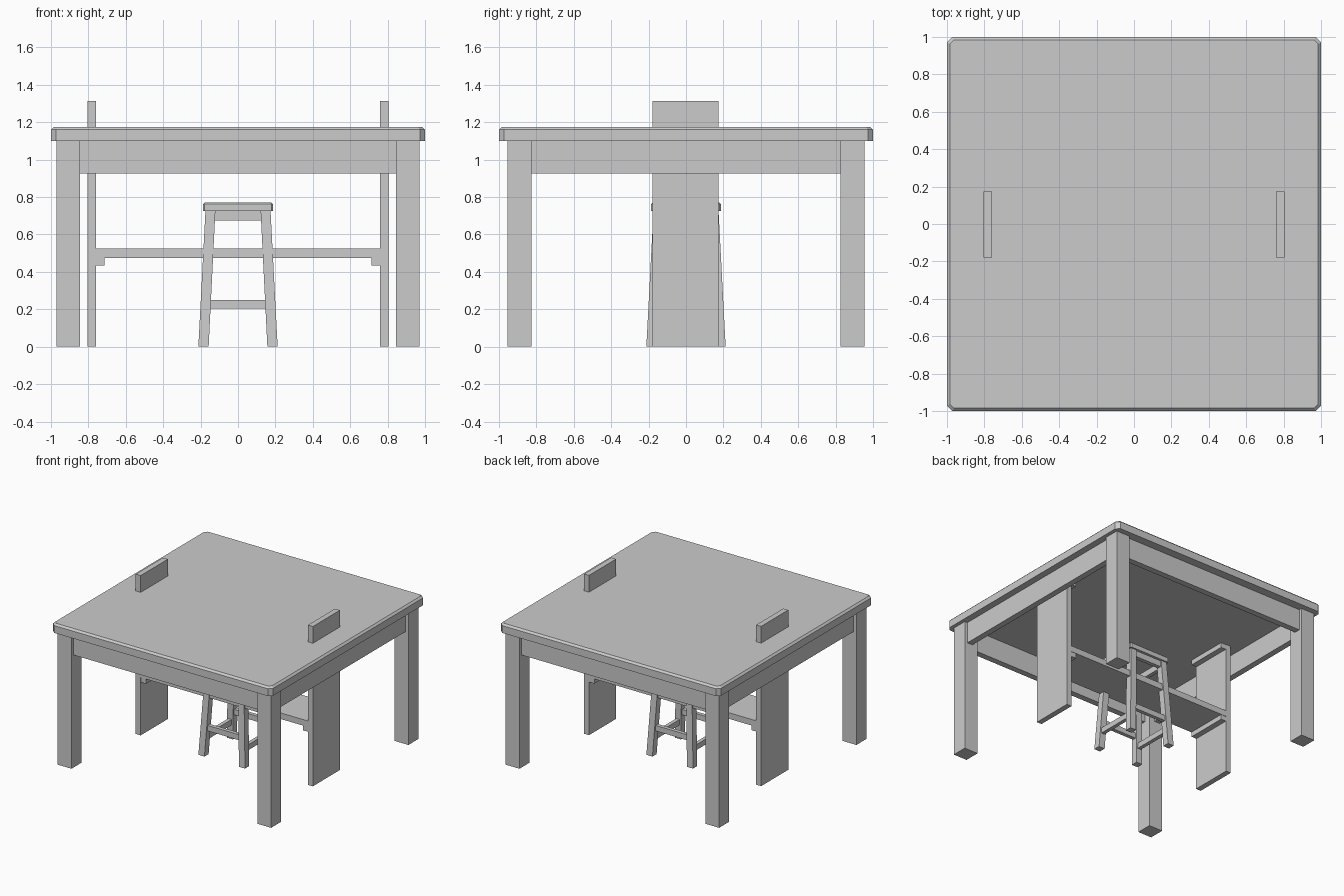
import bpy, bmesh

if "Cube" in bpy.data.objects:
    bpy.data.objects.remove(bpy.data.objects["Cube"])


def finish(name, bm):
    bmesh.ops.recalc_face_normals(bm, faces=bm.faces)
    me = bpy.data.meshes.new(name)
    bm.to_mesh(me)
    bm.free()
    ob = bpy.data.objects.new(name, me)
    bpy.context.collection.objects.link(ob)
    return ob


def prism(name, sections):
    """Box lofted through rectangles (x0, x1, y0, y1, z)."""
    bm = bmesh.new()
    rings = [[bm.verts.new(p) for p in ((a, c, z), (b, c, z), (b, d, z), (a, d, z))]
             for a, b, c, d, z in sections]
    for lo, hi in zip(rings, rings[1:]):
        for i in range(4):
            j = (i + 1) % 4
            bm.faces.new((lo[i], lo[j], hi[j], hi[i]))
    bm.faces.new(rings[0][::-1])
    bm.faces.new(rings[-1])
    return finish(name, bm)


def box(name, x, y, z):
    x, y = sorted(x), sorted(y)
    return prism(name, [(*x, *y, z[0]), (*x, *y, z[1])])


def slab(name, half, z0, z1, corner, edge):
    """Square board with clipped corners and a chamfered top edge."""
    bm = bmesh.new()

    def ring(h, c, z):
        pts = []
        for sx, sy in ((1, 1), (-1, 1), (-1, -1), (1, -1)):
            pair = [(sx * h, sy * (h - c), z), (sx * (h - c), sy * h, z)]
            pts += pair if sx * sy > 0 else pair[::-1]
        return [bm.verts.new(p) for p in pts]

    rings = [ring(half, corner, z0), ring(half, corner, z1 - edge),
             ring(half - edge, corner * 0.8, z1)]
    for lo, hi in zip(rings, rings[1:]):
        for i in range(8):
            j = (i + 1) % 8
            bm.faces.new((lo[i], lo[j], hi[j], hi[i]))
    bm.faces.new(rings[0][::-1])
    bm.faces.new(rings[-1])
    return finish(name, bm)


SIDES = (-1, 1)

# Table
slab("table_top", 1.0, 1.10, 1.175, 0.028, 0.015)
for s in SIDES:
    for t in SIDES:
        box("table_leg", (s * 0.845, s * 0.97), (t * 0.827, t * 0.955), (0, 1.10))
    box("table_long_apron", (-0.85, 0.85), (s * 0.88, s * 0.93), (0.925, 1.10))
    box("table_side_apron", (s * 0.895, s * 0.945), (-0.83, 0.83), (0.925, 1.10))

# Shelf unit: two upright panels, a board and its cleats
box("shelf_board", (-0.76, 0.76), (-0.178, 0.174), (0.475, 0.525))
for s in SIDES:
    box("shelf_upright", (s * 0.76, s * 0.805), (-0.178, 0.174), (0, 1.313))
    for z in (0.435, 1.06):
        box("shelf_cleat", (s * 0.713, s * 0.76), (-0.175, 0.171), (z, z + 0.04))

# Stool
slab("stool_seat", 0.186, 0.725, 0.77, 0.008, 0.008)
for s in SIDES:
    for t in SIDES:
        foot = sorted((s * 0.157, s * 0.212)) + sorted((t * 0.157, t * 0.212))
        top = sorted((s * 0.121, s * 0.174)) + sorted((t * 0.121, t * 0.174))
        prism("stool_leg", [(*foot, 0), (*top, 0.725)])
    # rails under the seat and stretchers between the legs
    box("stool_long_rail", (-0.125, 0.125), (s * 0.133, s * 0.165), (0.675, 0.725))
    box("stool_side_rail", (s * 0.133, s * 0.165), (-0.125, 0.125), (0.675, 0.725))
    box("stool_stretcher", (-0.148, 0.148), (s * 0.157, s * 0.188), (0.205, 0.25))
    box("stool_side_stretcher", (s * 0.163, s * 0.194), (-0.152, 0.152), (0.12, 0.165))
